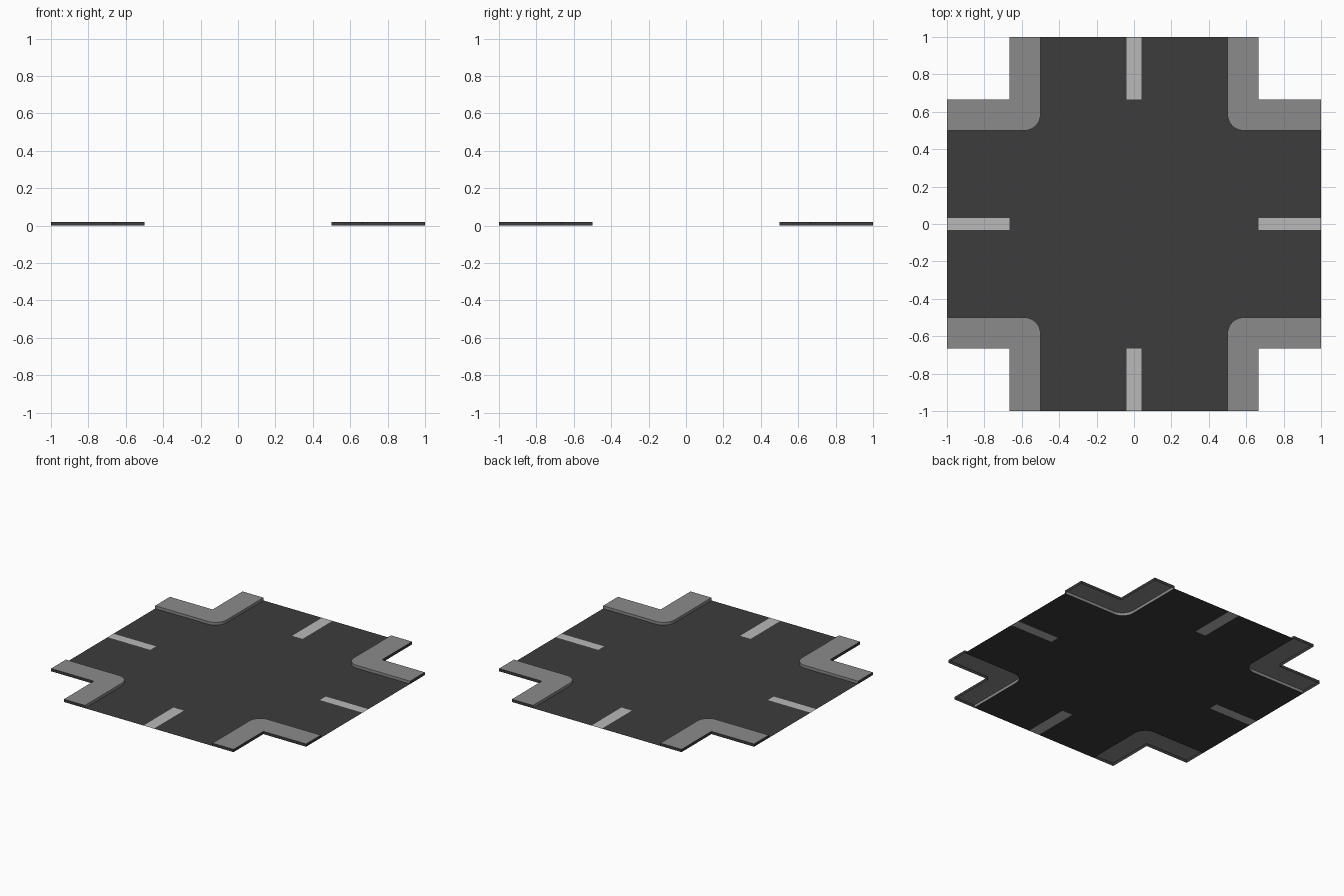
import bpy, math

if "Cube" in bpy.data.objects:
    bpy.data.objects.remove(bpy.data.objects["Cube"])

H = 0.02            # kerb height
R = 0.085           # kerb corner radius
IN, OUT = 0.5, 0.665  # road edge, pavement outer edge
LX, LY = 0.041, 0.033  # half widths of the lane lines


def material(name, v):
    m = bpy.data.materials.new(name)
    m.diffuse_color = (v, v, v, 1)
    m.use_nodes = True
    m.node_tree.nodes["Principled BSDF"].inputs["Base Color"].default_value = m.diffuse_color
    return m


asphalt = material("asphalt", 0.045)
concrete = material("concrete", 0.26)
paint = material("paint", 0.48)


def part(name, verts, faces, mats, indices=None, mirror=(True, True)):
    me = bpy.data.meshes.new(name)
    me.from_pydata(verts, [], faces)
    for m in mats:
        me.materials.append(m)
    if indices:
        me.polygons.foreach_set("material_index", indices)
    ob = bpy.data.objects.new(name, me)
    bpy.context.collection.objects.link(ob)
    mod = ob.modifiers.new("mirror", "MIRROR")
    mod.use_axis = (mirror[0], mirror[1], False)
    return ob


# Kerb line of one quadrant, rounded at the corner
c = IN + R
arc = [(c + R * math.cos(a), c + R * math.sin(a))
       for a in (math.radians(270 - 90 * i / 8) for i in range(9))]
kerb = [(1, IN)] + arc + [(IN, 1)]

# Road surface: a quarter with notches for the lines, mirrored both ways
road = ([(0, 0), (OUT, 0), (OUT, LY), (1, LY)] + kerb
        + [(LX, 1), (LX, OUT), (0, OUT)])
part("road", [(x, y, 0) for x, y in road], [range(len(road))], [asphalt])

# Raised pavement corners: top and walls, open underneath
walk = kerb + [(OUT, 1), (OUT, OUT), (1, OUT)]
n, k = len(walk), len(kerb)
verts = [(x, y, z) for z in (0, H) for x, y in walk]
faces = [list(range(2 * n - 1, n - 1, -1))]
faces += [((i + 1) % n, i, n + i, n + (i + 1) % n) for i in range(n)]
# Kerb face is concrete, outer walls are dark
part("pavement", verts, faces, [concrete, asphalt],
     [0] + [0 if i < k - 1 else 1 for i in range(n)])

# Lane lines, flush with the road
part("lane_lines_x", [(OUT, -LY, 0), (1, -LY, 0), (1, LY, 0), (OUT, LY, 0)],
     [(0, 1, 2, 3)], [paint], mirror=(True, False))
part("lane_lines_y", [(-LX, OUT, 0), (LX, OUT, 0), (LX, 1, 0), (-LX, 1, 0)],
     [(0, 1, 2, 3)], [paint], mirror=(False, True))
